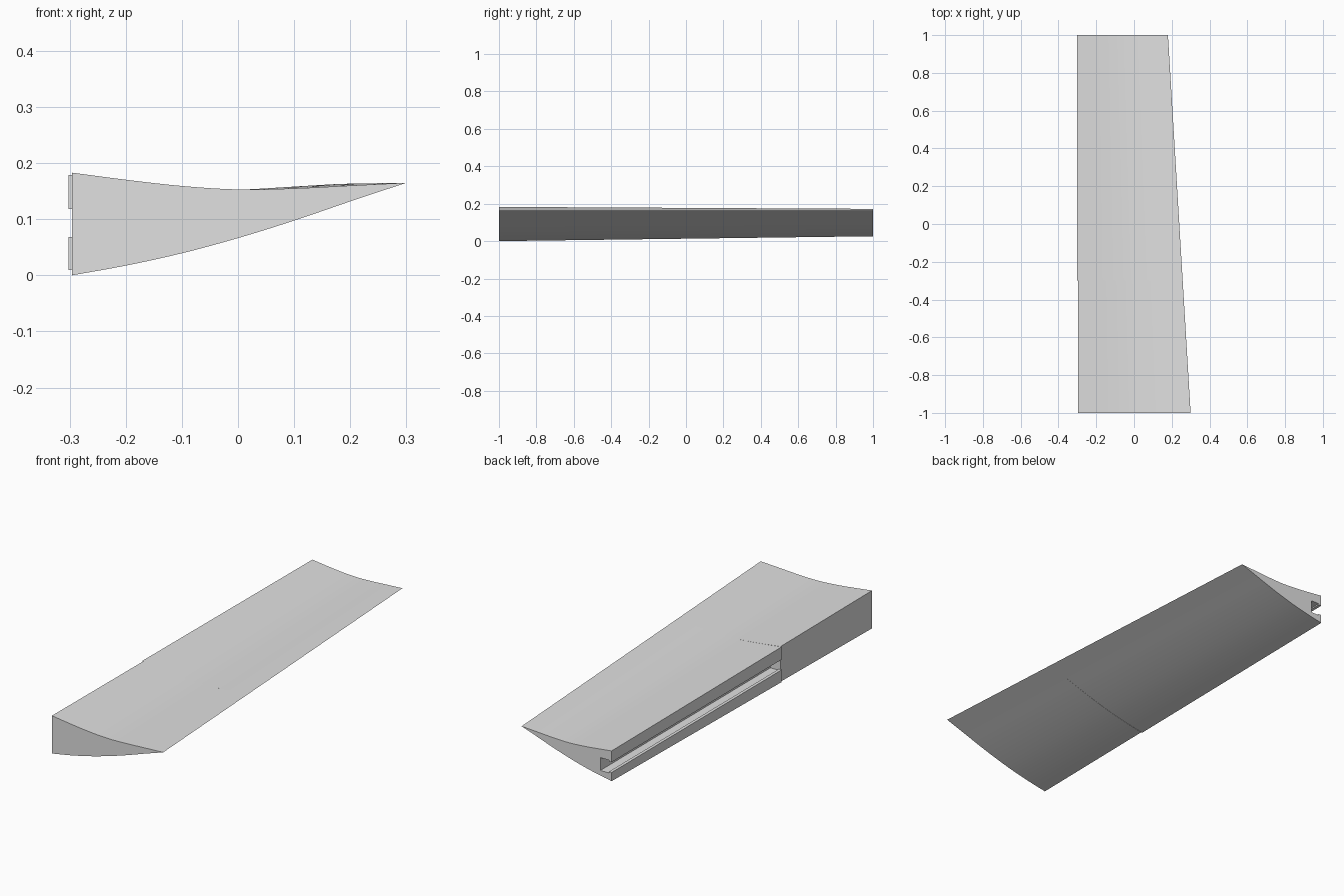
import bpy
import bmesh
from math import radians

cube = bpy.data.objects.get("Cube")
if cube:
    bpy.data.objects.remove(cube, do_unlink=True)

grey = bpy.data.materials.new("light grey")
grey.use_nodes = True
colour = (0.75, 0.75, 0.75, 1)
grey.diffuse_color = colour
grey.node_tree.nodes["Principled BSDF"].inputs["Base Color"].default_value = colour

# Surface heights relative to the sharp edge, evenly spaced across the chord
TOP = [0.018, 0.005, -0.006, -0.012, -0.010, -0.005, 0]
BOTTOM = [-0.165, -0.147, -0.125, -0.098, -0.067, -0.033, 0]
STEPS = 24
SPLIT = -0.3       # where the slotted length begins


def curve(values, u):
    """Smooth interpolation through evenly spaced values."""
    last = len(values) - 1
    i = min(int(u * last), last - 1)
    t = u * last - i
    b, c = values[i], values[i + 1]
    a = values[i - 1] if i else 2 * b - c
    d = values[i + 2] if i + 2 <= last else 2 * c - b
    return b + t * ((c - a) + t * ((2*a - 5*b + 4*c - d) + t * (3*(b - c) + d - a))) / 2


def section(y, back_x, slot):
    """Closed wing outline at y, tapered and slightly twisted along the span."""
    s = (y + 1) / 2
    edge_x, edge_z = 0.3 - 0.12 * s, 0.165 - 0.002 * s

    def point(values, u):
        z = edge_z + curve(values, u) * (1 - 0.2 * s) - 0.005 * s * (1 - u)
        return (back_x + (edge_x - back_x) * u, y, z)

    pts = [point(BOTTOM, i / STEPS) for i in range(STEPS)]
    pts += [point(TOP, i / STEPS) for i in range(STEPS, -1, -1)]
    if slot:
        # Undercut slot: narrow mouth, slightly taller cavity
        lip, deep = back_x + 0.015, back_x + 0.06
        pts += [(x, y, z) for x, z in (
            (back_x, 0.118), (lip, 0.118), (lip, 0.124), (deep, 0.124),
            (deep, 0.062), (lip, 0.062), (lip, 0.068), (back_x, 0.068))]
    return pts


def loft(name, y0, y1, back_x, slot):
    bm = bmesh.new()
    rings = [[bm.verts.new(p) for p in section(y, back_x, slot)] for y in (y0, y1)]
    a, b = rings
    n = len(a)
    for i in range(n):
        j = (i + 1) % n
        bm.faces.new((a[i], a[j], b[j], b[i]))
    bm.faces.new(a)
    bm.faces.new(b)
    bmesh.ops.recalc_face_normals(bm, faces=bm.faces)
    mesh = bpy.data.meshes.new(name)
    bm.to_mesh(mesh)
    bm.free()
    mesh.materials.append(grey)
    obj = bpy.data.objects.new(name, mesh)
    bpy.context.collection.objects.link(obj)
    bpy.ops.object.select_all(action='DESELECT')
    obj.select_set(True)
    bpy.context.view_layer.objects.active = obj
    bpy.ops.object.shade_smooth_by_angle(angle=radians(25))


# Solid front length, then the slotted length whose rear face stands slightly proud
loft("solid_wing_section", -1, SPLIT, -0.296, False)
loft("slotted_wing_section", SPLIT, 1, -0.302, True)
